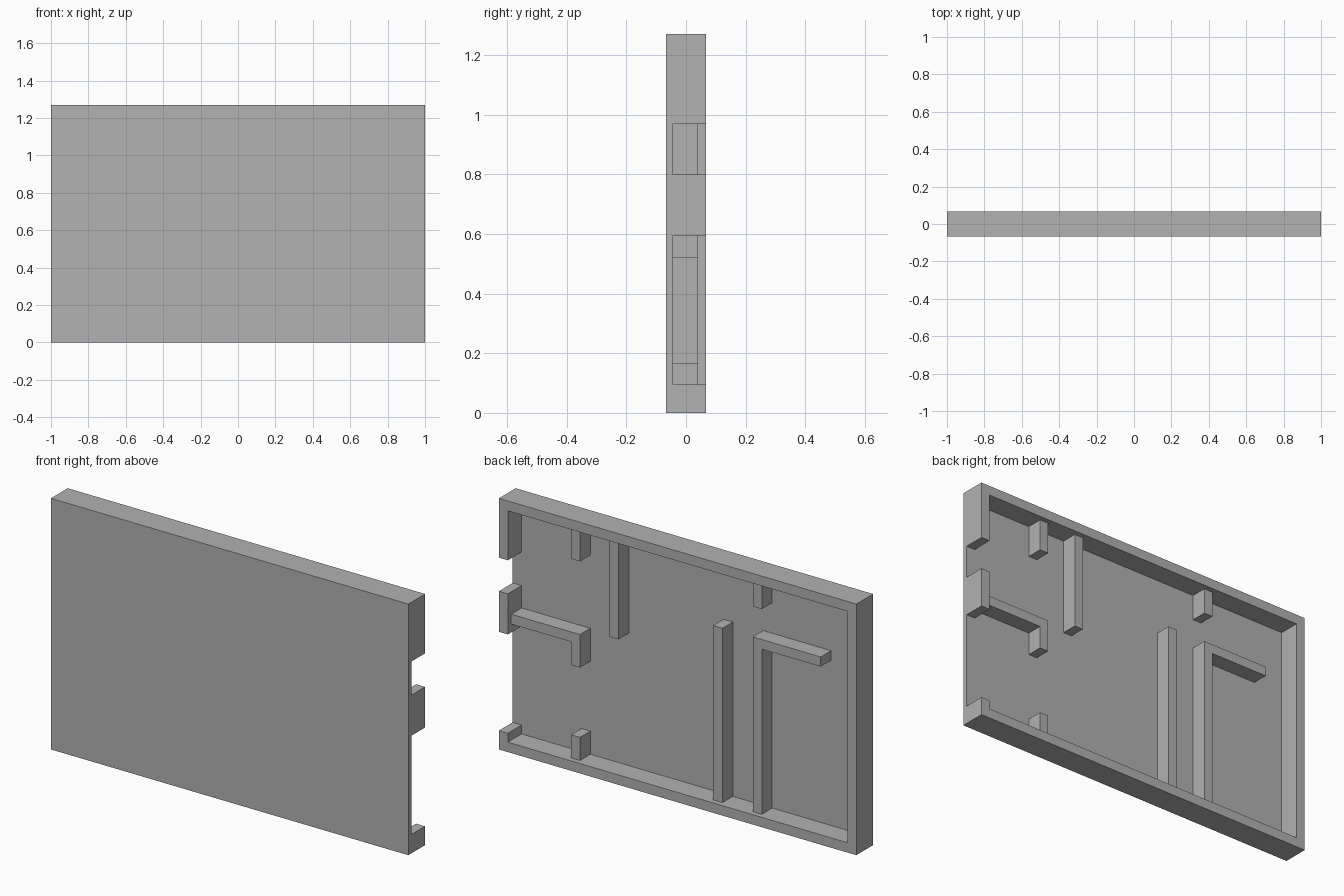
import bpy
import bmesh

cube = bpy.data.objects.get("Cube")
if cube:
    bpy.data.objects.remove(cube, do_unlink=True)

# Single flat grey
grey = bpy.data.materials.new("plain grey")
grey.use_nodes = True
colour = (0.445, 0.445, 0.445, 1)
grey.diffuse_color = colour
grey.node_tree.nodes["Principled BSDF"].inputs["Base Color"].default_value = colour

BACK, INNER, FLOOR, FRONT = 0.067, 0.04, -0.043, -0.067
HEIGHT, T = 1.27, 0.05
EMBED = 0.01            # how far partitions sink into the tray


def prism(name, outline, y0, y1):
    """Extrude an outline of (x, z) points along y from y0 to y1."""
    bm = bmesh.new()
    face = bm.faces.new([bm.verts.new((x, y0, z)) for x, z in outline])
    new = bmesh.ops.extrude_face_region(bm, geom=[face])["geom"]
    verts = [v for v in new if isinstance(v, bmesh.types.BMVert)]
    bmesh.ops.translate(bm, verts=verts, vec=(0, y1 - y0, 0))
    bmesh.ops.recalc_face_normals(bm, faces=bm.faces)
    mesh = bpy.data.meshes.new(name)
    bm.to_mesh(mesh)
    bm.free()
    mesh.materials.append(grey)
    obj = bpy.data.objects.new(name, mesh)
    bpy.context.collection.objects.link(obj)
    return obj


def rect(x0, x1, z0, z1):
    return [(x0, z0), (x1, z0), (x1, z1), (x0, z1)]


# Tray: panel with a raised rim, and two gaps through the left rim
tray = prism("outer_tray", rect(-1, 1, 0, HEIGHT), FRONT, BACK)
side = 1 - T
cavity = [(-side, T), (side, T)]
for low, high in ((0.095, 0.595), (0.80, 0.97)):
    cavity += [(side, low), (1.1, low), (1.1, high), (side, high)]
cavity += [(side, HEIGHT - T), (-side, HEIGHT - T)]
cutter = prism("cavity_cutter", cavity, FLOOR, BACK + 0.1)
cutter.hide_render = True

cut = tray.modifiers.new("cavity", "BOOLEAN")
cut.operation = "DIFFERENCE"
cut.solver = "EXACT"
cut.object = cutter
bpy.context.view_layer.objects.active = tray
bpy.ops.object.modifier_apply(modifier=cut.name)
bpy.data.objects.remove(cutter, do_unlink=True)

# Straight partitions, slightly lower than the rim
bottom, top = T - EMBED, HEIGHT - T + EMBED
partitions = {
    "left_upper_stub": rect(0.565, 0.615, 1.057, top),
    "left_lower_stub": rect(0.565, 0.615, bottom, 0.167),
    "hanging_partition": rect(0.35, 0.40, 0.72, top),
    "standing_partition": rect(-0.232, -0.18, bottom, 0.932),
    "right_upper_stub": rect(-0.452, -0.402, 1.088, top),
    # L-shaped partitions
    "left_corner_partition": [
        (0.565, 0.52), (0.615, 0.52), (0.615, 0.637),
        (side + EMBED, 0.637), (side + EMBED, 0.687), (0.565, 0.687)],
    "right_corner_partition": [
        (-0.402, bottom), (-0.402, 0.934), (-0.782, 0.934),
        (-0.782, 0.885), (-0.452, 0.885), (-0.452, bottom)],
}
for name, outline in partitions.items():
    prism(name, outline, FLOOR - EMBED, INNER)
